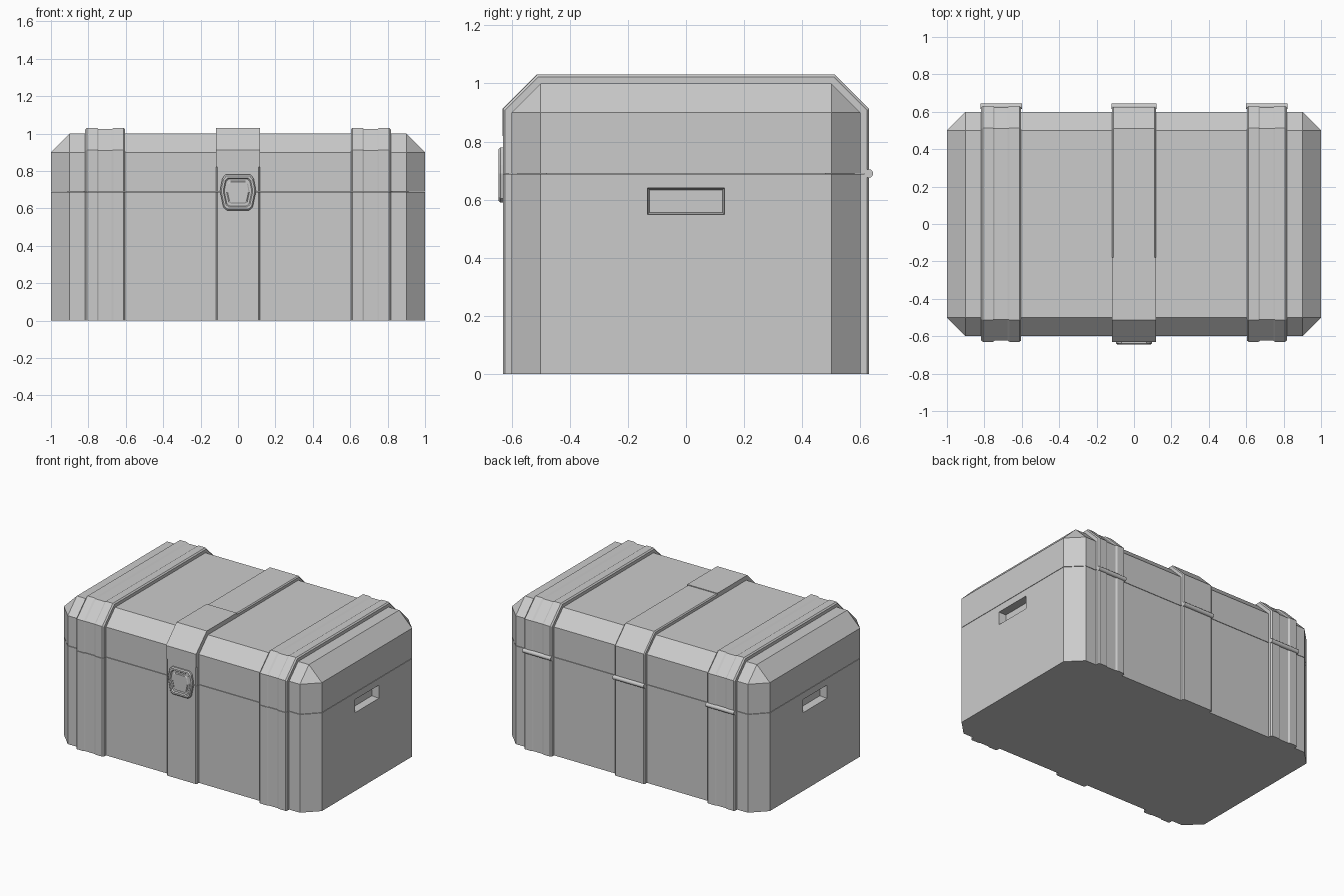
import bpy, bmesh, math
from mathutils import Vector

if "Cube" in bpy.data.objects:
    bpy.data.objects.remove(bpy.data.objects["Cube"])

grey = bpy.data.materials.new("plain grey")
grey.diffuse_color = (0.6, 0.6, 0.6, 1)
grey.use_nodes = True
grey.node_tree.nodes["Principled BSDF"].inputs["Base Color"].default_value = grey.diffuse_color


def loft(name, rings):
    """Closed solid through a list of equal-length rings of points."""
    bm = bmesh.new()
    vs = [[bm.verts.new(p) for p in r] for r in rings]
    n = len(rings[0])
    for a, b in zip(vs, vs[1:]):
        for i in range(n):
            bm.faces.new((a[i], a[(i + 1) % n], b[(i + 1) % n], b[i]))
    bm.faces.new(vs[0])
    bm.faces.new(vs[-1])
    bmesh.ops.remove_doubles(bm, verts=bm.verts, dist=1e-5)
    bmesh.ops.recalc_face_normals(bm, faces=bm.faces)
    me = bpy.data.meshes.new(name)
    bm.to_mesh(me)
    bm.free()
    ob = bpy.data.objects.new(name, me)
    bpy.context.collection.objects.link(ob)
    me.materials.append(grey)
    return ob


def octagon(z, hx=1.0, hy=0.6, c=0.1, d=0.1):
    """Rectangle with cut corners."""
    return [(hx - c, -hy, z), (hx, -hy + d, z), (hx, hy - d, z), (hx - c, hy, z),
            (-hx + c, hy, z), (-hx, hy - d, z), (-hx, -hy + d, z), (-hx + c, -hy, z)]


SEAM = 0.69

# chest body and lid
body = loft("chest_body", [octagon(0), octagon(SEAM - 0.002)])
loft("chest_core", [octagon(0.6, 0.93, 0.58), octagon(0.8, 0.93, 0.58)])
loft("chest_lid", [octagon(SEAM + 0.001), octagon(0.9), octagon(1.0, 0.9, 0.5, 0, 0)])


# recessed hand grips cut in both ends
def grip_ring(x, hy, hz):
    zc = 0.595
    return [(x, -hy, zc - hz), (x, hy, zc - hz), (x, hy, zc + hz), (x, -hy, zc + hz)]


for s in (1, -1):
    cutter = loft("grip_cutter", [grip_ring(0.95 * s, 0.126, 0.039),
                                  grip_ring(1.05 * s, 0.140, 0.053)])
    cutter.hide_render = True
    mod = body.modifiers.new("grip", 'BOOLEAN')
    mod.operation = 'DIFFERENCE'
    mod.solver = 'EXACT'
    mod.object = cutter
    bpy.context.view_layer.objects.active = body
    bpy.ops.object.modifier_apply(modifier=mod.name)
    bpy.data.objects.remove(cutter)
# keep the core clear of the grips
bpy.data.objects["chest_core"].scale.x = 0.98

# straps: a cross-section (x, height) swept over points (y, z) with mitre directions
T = math.tan(math.pi / 8)
SHOULDER = [((-0.6, 0.9), (-1, T)), ((-0.5, 1.0), (-T, 1))]
BACK = [((0.5, 1.0), (T, 1)), ((0.6, 0.9), (1, T))]
OVER = [((-0.6, SEAM + 0.001), (-1, 0))] + SHOULDER + BACK + [((0.6, SEAM + 0.001), (1, 0))]


def strap(name, cx, section, path):
    return loft(name, [[(cx + x, p[0] + h * m[0], p[1] + h * m[1]) for x, h in section]
                       for p, m in path])


def sym(half):
    return half + [(-x, h) for x, h in reversed(half)]


side_sec = sym([(0.107, -0.01), (0.107, 0.022), (0.098, 0.03), (0.045, 0.03), (0.035, 0.024)])
mid_sec = sym([(0.117, -0.01), (0.117, 0.019), (0.110, 0.026)])
plate_sec = sym([(0.117, 0.0), (0.117, 0.031)])

for cx, sec, half, label in ((-0.71, side_sec, 0.107, "left"), (0, mid_sec, 0.117, "middle"),
                             (0.71, side_sec, 0.107, "right")):
    strap(label + "_lid_strap", cx, sec, OVER)
    for s, where in ((-1, "front"), (1, "back")):
        strap(f"{label}_{where}_strap", cx, sec,
              [((0.6 * s, 0), (s, 0)), ((0.6 * s, SEAM - 0.002), (s, 0))])
    # hinge barrel
    bpy.ops.mesh.primitive_cylinder_add(vertices=12, radius=0.015, depth=2 * half + 0.006,
                                        location=(cx, 0.629, SEAM),
                                        rotation=(0, math.pi / 2, 0))
    hinge = bpy.context.object
    hinge.name = label + "_hinge"
    hinge.data.materials.append(grey)
    bpy.ops.object.shade_smooth_by_angle()

# hasp plate over the front shoulder of the middle strap
strap("hasp_plate", 0, plate_sec,
      [((-0.6, 0.82), (-1, 0))] + SHOULDER + [((-0.18, 1.0), (0, 1))])

# latch: stepped shield shape
half = [(0.060, 0.590), (0.078, 0.605), (0.096, 0.690), (0.092, 0.72), (0.083, 0.762), (0.066, 0.780)]
outline = half + [(-x, z) for x, z in reversed(half)]
steps = [(-0.61, 1), (-0.638, 1), (-0.645, 0.93), (-0.645, 0.82), (-0.638, 0.76),
         (-0.638, 0.64), (-0.642, 0.58)]
loft("latch", [[(x * k, y, 0.687 + (z - 0.687) * k) for x, z in outline] for y, k in steps])
